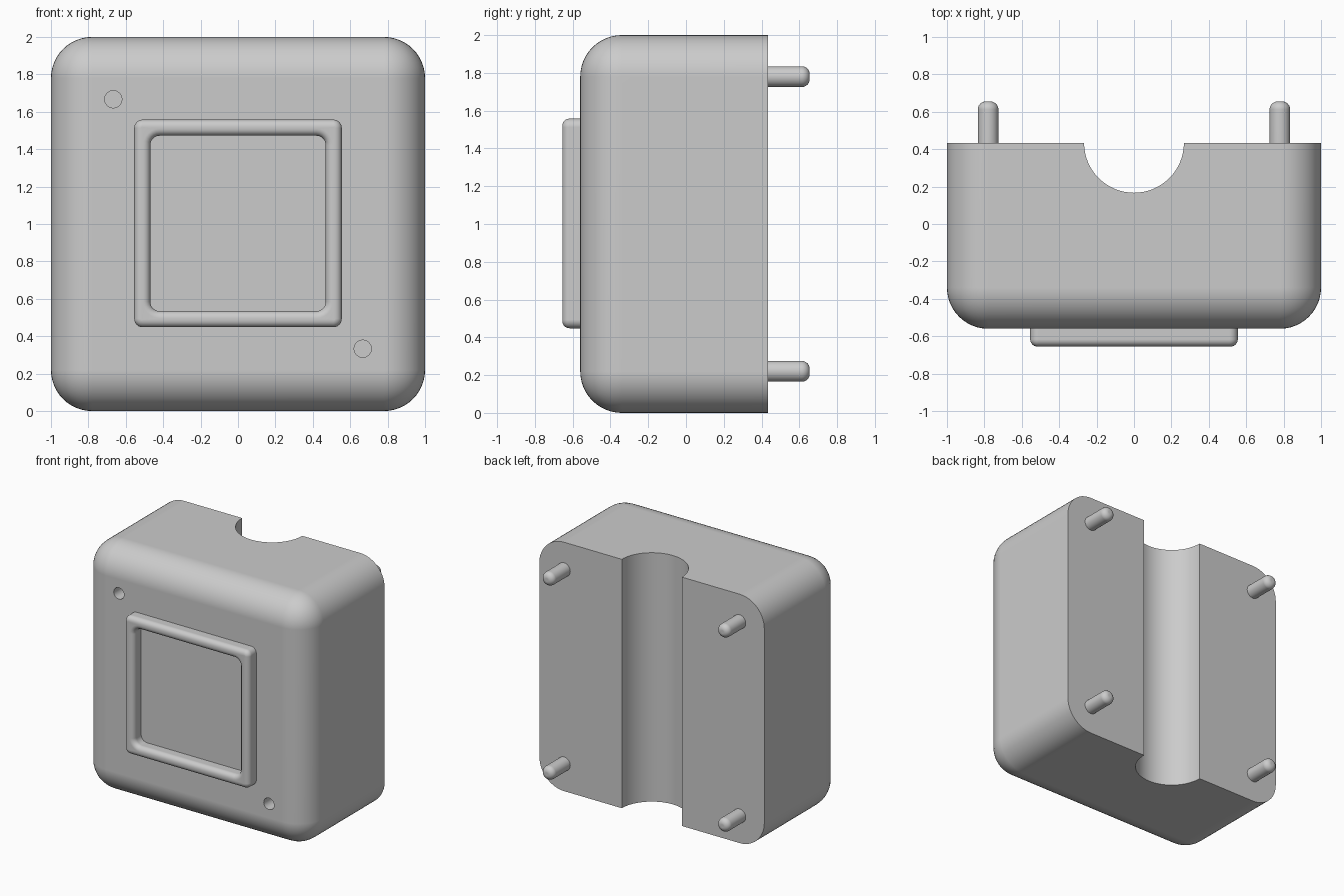
import bpy, bmesh
from math import pi, sin, cos, radians
from mathutils import Matrix, Vector

FRONT, BACK, TIP = -0.56, 0.434, 0.655

cube = bpy.data.objects.get("Cube")
if cube:
    bpy.data.objects.remove(cube, do_unlink=True)

grey = bpy.data.materials.new("plain grey")
grey.use_nodes = True
grey.diffuse_color = (0.6, 0.6, 0.6, 1)
grey.node_tree.nodes["Principled BSDF"].inputs["Base Color"].default_value = (0.6, 0.6, 0.6, 1)


def add_object(name, bm):
    bmesh.ops.recalc_face_normals(bm, faces=bm.faces)
    mesh = bpy.data.meshes.new(name)
    bm.to_mesh(mesh)
    bm.free()
    mesh.materials.append(grey)
    ob = bpy.data.objects.new(name, mesh)
    bpy.context.collection.objects.link(ob)
    return ob


def select(ob):
    bpy.ops.object.select_all(action='DESELECT')
    ob.select_set(True)
    bpy.context.view_layer.objects.active = ob


def smooth(ob):
    select(ob)
    bpy.ops.object.shade_smooth_by_angle(angle=radians(35))
    ob.modifiers.new("flat face normals", 'WEIGHTED_NORMAL').keep_sharp = True


def cylinder(name, radius, depth, location, axis, segments, tip_round=0):
    bm = bmesh.new()
    bmesh.ops.create_cone(bm, cap_ends=True, segments=segments,
                          radius1=radius, radius2=radius, depth=depth)
    if tip_round:
        rim = [e for e in bm.edges if all(v.co.z > 0 for v in e.verts)]
        bmesh.ops.bevel(bm, geom=rim, offset=tip_round, segments=6,
                        profile=0.5, affect='EDGES')
    turn = Vector((0, 0, 1)).rotation_difference(Vector(axis)).to_matrix().to_4x4()
    bm.transform(Matrix.Translation(location) @ turn)
    return add_object(name, bm)


def cut(ob, cutter):
    cutter.hide_render = True
    mod = ob.modifiers.new("cut", 'BOOLEAN')
    mod.operation, mod.solver, mod.object = 'DIFFERENCE', 'EXACT', cutter
    select(ob)
    bpy.ops.object.modifier_apply(modifier=mod.name)
    bpy.data.objects.remove(cutter, do_unlink=True)


# Body: block rounded everywhere except around the flat back
bm = bmesh.new()
bmesh.ops.create_cube(bm, size=1)
bm.transform(Matrix.Translation((0, (FRONT + BACK) / 2, 1))
             @ Matrix.Diagonal((2, BACK - FRONT, 2, 1)))
edges = [e for e in bm.edges if any(v.co.y < 0 for v in e.verts)]
bmesh.ops.bevel(bm, geom=edges, offset=0.22, segments=12, profile=0.5, affect='EDGES')
body = add_object("body", bm)

# Half-round channel down the back and two blind holes in the front
cut(body, cylinder("channel_cutter", 0.267, 3, (0, BACK, 1), (0, 0, 1), 64))
for s in (-1, 1):
    cut(body, cylinder("hole_cutter", 0.046, 0.46, (s * 0.667, FRONT, 1 - s * 0.667),
                       (0, 1, 0), 32))
smooth(body)

# Raised square frame: rounded-square rings bridged over a bar profile
def ring(bm, half, corner, y, steps=6):
    verts = []
    for q in range(4):
        mid = (q + 0.5) * pi / 2
        cx = (half - corner) * (1 if cos(mid) > 0 else -1)
        cz = (half - corner) * (1 if sin(mid) > 0 else -1)
        for i in range(steps + 1):
            a = (q + i / steps) * pi / 2
            verts.append(bm.verts.new((cx + corner * cos(a), y, 1.003 + cz + corner * sin(a))))
    return verts


OUTER, INNER, R = 0.555, 0.469, 0.038
profile = [(OUTER, 0.045, FRONT + 0.01)]
for i in range(7):
    a = i / 6 * pi / 2
    d = R * (1 - cos(a))
    profile.append((OUTER - d, 0.045 - d, -TIP + R * (1 - sin(a))))
for i in range(6, -1, -1):
    a = i / 6 * pi / 2
    d = R * (1 - cos(a))
    profile.append((INNER + d, 0.05 + d, -TIP + R * (1 - sin(a))))
profile.append((INNER, 0.05, FRONT + 0.01))

bm = bmesh.new()
rings = [ring(bm, *p) for p in profile]
for a, b in zip(rings, rings[1:] + rings[:1]):
    for i in range(len(a)):
        j = (i + 1) % len(a)
        bm.faces.new((a[i], a[j], b[j], b[i]))
smooth(add_object("front_frame", bm))

# Four round-tipped locating pins on the back
for side, sx in (("right", -1), ("left", 1)):
    for level, sz in (("lower", -1), ("upper", 1)):
        base = BACK - 0.02
        smooth(cylinder(f"{level}_{side}_pin", 0.055, TIP - base,
                        (sx * 0.78, (base + TIP) / 2, 1 + sz * 0.78),
                        (0, 1, 0), 32, 0.042))
